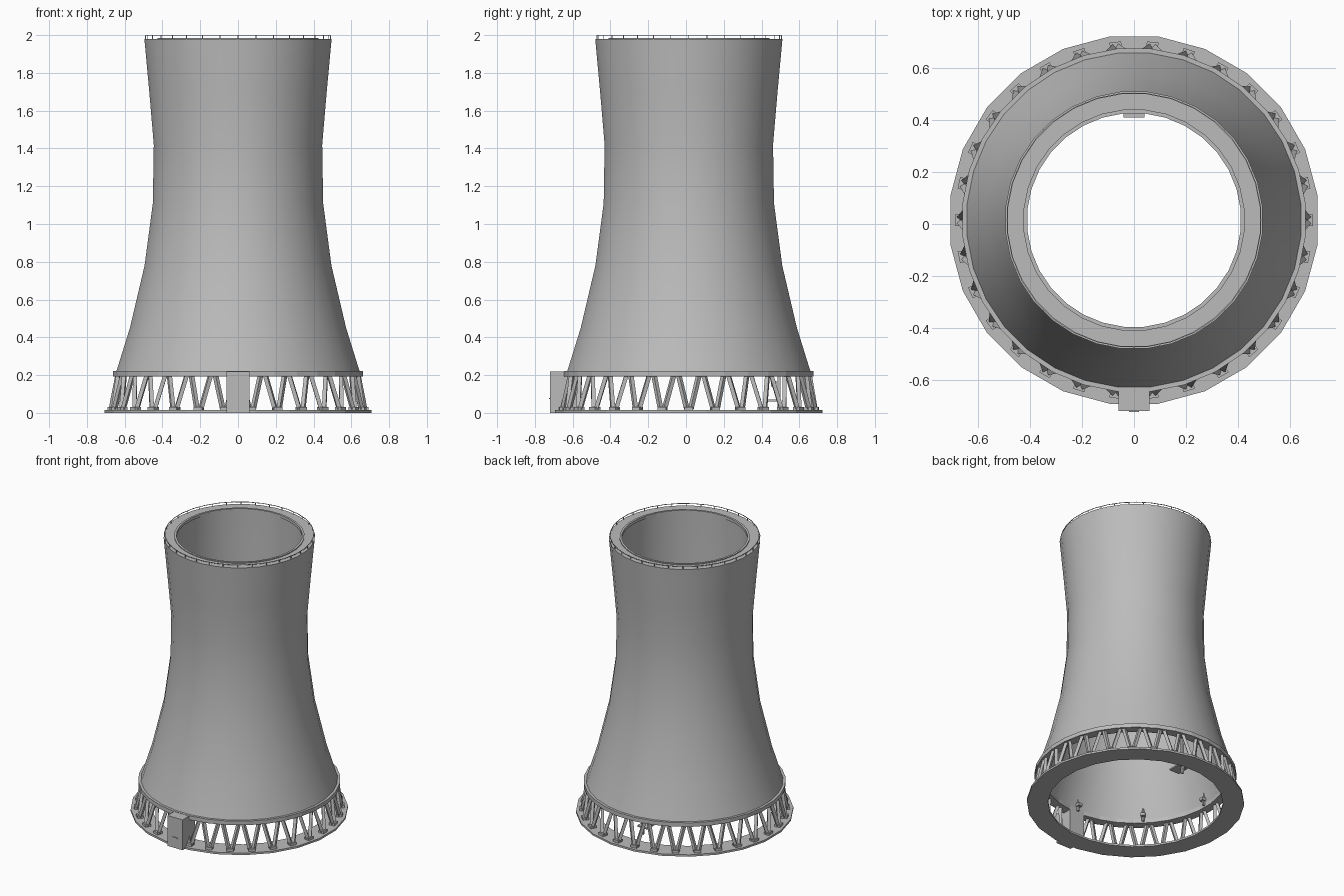
import bpy
import bmesh
import math
from mathutils import Vector, Matrix

old = bpy.data.objects.get("Cube")
if old:
    bpy.data.objects.remove(old, do_unlink=True)

CY = 0.015      # tower axis offset in y
BAYS = 30       # V-shaped column pairs


def make_material(name, value):
    mat = bpy.data.materials.new(name)
    mat.use_nodes = True
    colour = (value, value, value, 1)
    mat.diffuse_color = colour
    mat.node_tree.nodes["Principled BSDF"].inputs["Base Color"].default_value = colour
    return mat


concrete = make_material("concrete grey", 0.5)


def finish(name, bm, smooth=False):
    bmesh.ops.recalc_face_normals(bm, faces=bm.faces)
    mesh = bpy.data.meshes.new(name)
    bm.to_mesh(mesh)
    bm.free()
    mesh.materials.append(concrete)
    obj = bpy.data.objects.new(name, mesh)
    bpy.context.collection.objects.link(obj)
    if smooth:
        bpy.ops.object.select_all(action='DESELECT')
        obj.select_set(True)
        bpy.context.view_layer.objects.active = obj
        bpy.ops.object.shade_smooth_by_angle(angle=math.radians(35))
    return obj


def polar(radius, degrees, z):
    a = math.radians(degrees)
    return Vector((radius * math.cos(a), CY + radius * math.sin(a), z))


def revolve(name, profile, sides, smooth=False):
    """Spin a closed (radius, z) profile around the tower axis."""
    bm = bmesh.new()
    rings = [[bm.verts.new(polar(r, (i + 0.5) * 360 / sides, z)) for r, z in profile]
             for i in range(sides)]
    n = len(profile)
    for i in range(sides):
        a, b = rings[i], rings[(i + 1) % sides]
        for j in range(n):
            k = (j + 1) % n
            bm.faces.new((a[j], b[j], b[k], a[k]))
    return finish(name, bm, smooth)


def add_box(bm, centre, size, degrees=0):
    mat = (Matrix.Translation(centre) @ Matrix.Rotation(math.radians(degrees), 4, 'Z')
           @ Matrix.Diagonal((*size, 1)))
    bmesh.ops.create_cube(bm, size=1, matrix=mat)


def add_bar(bm, start, end, width):
    d = end - start
    mat = (Matrix.Translation((start + end) / 2) @ d.to_track_quat('Z', 'Y').to_matrix().to_4x4()
           @ Matrix.Diagonal((width, width, d.length, 1)))
    bmesh.ops.create_cube(bm, size=1, matrix=mat)


def box(name, low, high):
    bm = bmesh.new()
    low, high = Vector(low), Vector(high)
    add_box(bm, (low + high) / 2, high - low)
    return finish(name, bm)


# Shell: waisted outer wall, flat rim and thin inner wall
outer = [(0.65, 0.21), (0.575, 0.45), (0.497, 0.78), (0.453, 1.11),
         (0.448, 1.42), (0.472, 1.7), (0.498, 1.98)]
inner = [(0.42, 1.98), (0.42, 1.7), (0.413, 1.42), (0.415, 1.11),
         (0.46, 0.78), (0.535, 0.45), (0.605, 0.21)]
revolve("shell", outer + inner, 32, True)

# Lintel ring under the shell and foundation ring on the ground
revolve("lintel_ring", [(0.6, 0.193), (0.664, 0.193), (0.664, 0.222), (0.6, 0.222)], 32)
revolve("foundation_ring", [(0.575, 0), (0.714, 0), (0.714, 0.014), (0.575, 0.014)], 24)

# V columns with their footings
columns, footings = bmesh.new(), bmesh.new()
for i in range(BAYS):
    ang = i * 360 / BAYS
    add_box(footings, polar(0.67, ang, 0.022), (0.04, 0.045, 0.02), ang)
    for side in (-1, 1):
        add_bar(columns, polar(0.67, ang + side * 0.9, 0.02),
                polar(0.637, ang + side * 4.8, 0.2), 0.021)
finish("columns", columns)
finish("footings", footings)

# Guard rail and inner lip at the rim
rail = bmesh.new()
for i in range(32):
    add_bar(rail, polar(0.49, i * 11.25, 1.978), polar(0.49, i * 11.25, 1.998), 0.004)
finish("rail_posts", rail)
revolve("rail_top", [(0.488, 1.997), (0.492, 1.997), (0.492, 2), (0.488, 2)], 32)
revolve("rim_lip", [(0.413, 1.965), (0.428, 1.965), (0.428, 1.986), (0.413, 1.986)], 32)

# Entrance block with door and handle
box("entrance_block", (-0.06, -0.72, 0), (0.06, -0.58, 0.22))
box("door_handle", (-0.02, -0.725, 0.074), (0.02, -0.715, 0.079))

# Service platform on the back inside
box("platform", (-0.04, 0.41, 0.06), (0.04, 0.5, 0.07))
box("platform_cabinet", (-0.015, 0.45, 0.14), (0.015, 0.48, 0.17))
box("platform_post", (-0.008, 0.485, 0.014), (0.008, 0.5, 0.3))
box("platform_brace", (-0.008, 0.485, 0.29), (0.008, 0.6, 0.3))

# Small brackets along the inner wall
brackets = bmesh.new()
for ang in (-90, 180, -135):
    add_bar(brackets, polar(0.585, ang, 0.2), polar(0.585, ang, 0.29), 0.014)
    add_box(brackets, polar(0.575, ang, 0.24), (0.03, 0.03, 0.02), ang)
finish("wall_brackets", brackets)
